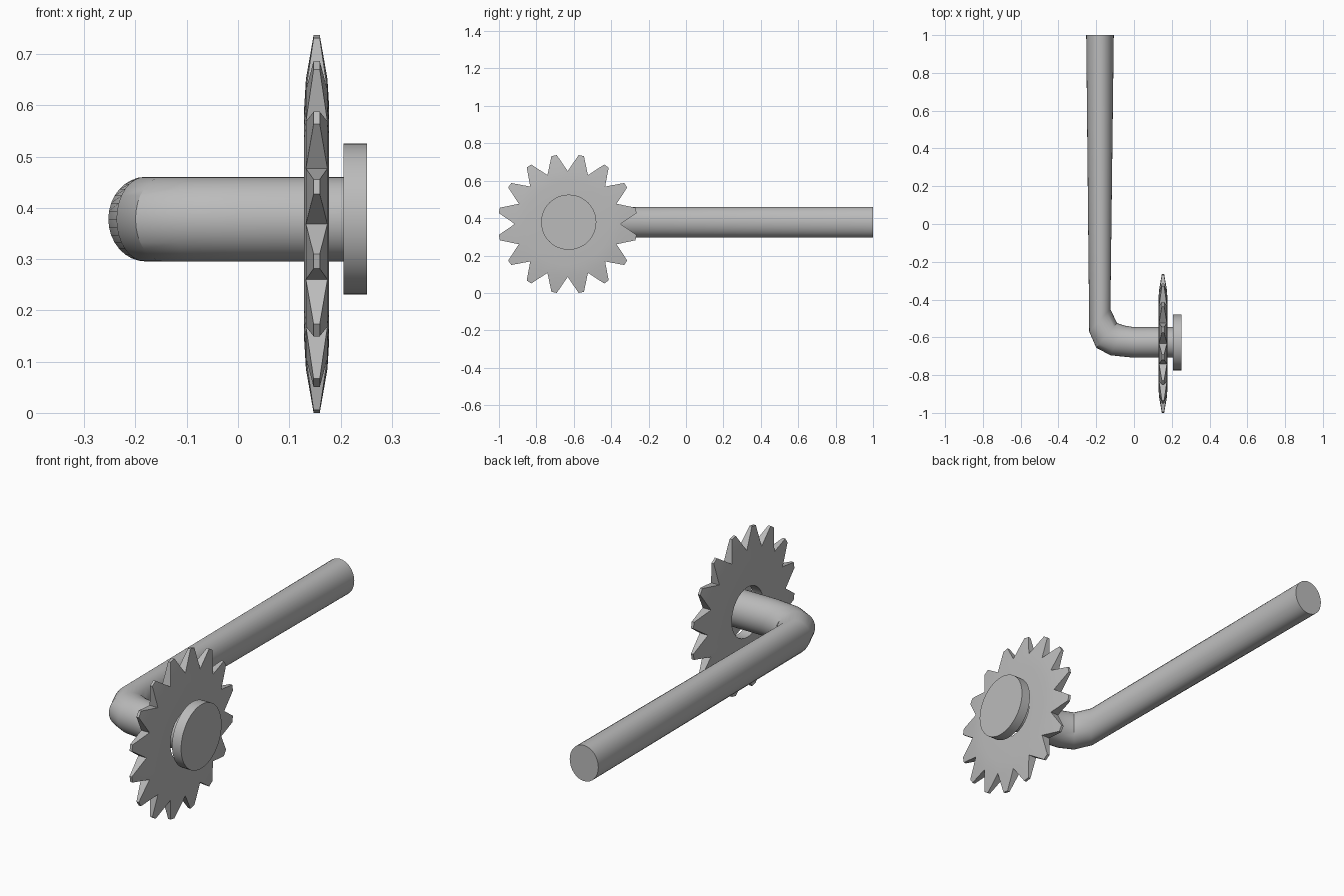
import bpy, bmesh, math
from mathutils import Vector

cube = bpy.data.objects.get("Cube")
if cube:
    bpy.data.objects.remove(cube, do_unlink=True)

steel = bpy.data.materials.new("grey_steel")
steel.use_nodes = True
grey = (0.5, 0.5, 0.5, 1)
steel.diffuse_color = grey
steel.node_tree.nodes["Principled BSDF"].inputs["Base Color"].default_value = grey

AXIS_Y, AXIS_Z = -0.627, 0.378


def finish(name, bm):
    """Turn a bmesh into a smooth shaded object with crisp edges."""
    bmesh.ops.recalc_face_normals(bm, faces=bm.faces)
    mesh = bpy.data.meshes.new(name)
    bm.to_mesh(mesh)
    bm.free()
    mesh.materials.append(steel)
    obj = bpy.data.objects.new(name, mesh)
    bpy.context.collection.objects.link(obj)
    bpy.ops.object.select_all(action='DESELECT')
    obj.select_set(True)
    bpy.context.view_layer.objects.active = obj
    bpy.ops.object.shade_smooth_by_angle(angle=math.radians(30))
    return obj


def bridge(bm, a, b):
    for i in range(len(a)):
        j = (i + 1) % len(a)
        bm.faces.new((a[i], a[j], b[j], b[i]))


# Bent handle: oval rings spanning outer and inner outline points (x, y)
SIDES = 32
outline = [
    ((-0.253, 1.0), (-0.107, 1.0)),
    ((-0.237, -0.57), (-0.125, -0.45)),
    ((-0.2, -0.655), (-0.09, -0.525)),
    ((-0.125, -0.695), (-0.05, -0.538)),
    ((0.0, -0.708), (0.0, -0.546)),
    ((0.21, -0.708), (0.21, -0.546)),
]
bm = bmesh.new()
rings = []
for outer, inner in outline:
    outer, inner = Vector((*outer, AXIS_Z)), Vector((*inner, AXIS_Z))
    mid, half = (outer + inner) / 2, (outer - inner) / 2
    up = Vector((0, 0, 0.0825))
    angles = [math.tau * i / SIDES for i in range(SIDES)]
    rings.append([bm.verts.new(mid + half * math.cos(a) + up * math.sin(a)) for a in angles])
for a, b in zip(rings, rings[1:]):
    bridge(bm, a, b)
bm.faces.new(rings[0])
bm.faces.new(rings[-1])
finish("bent_handle", bm)

# Retaining cap on the end of the axle
bm = bmesh.new()
bmesh.ops.create_cone(bm, cap_ends=True, segments=48, radius1=0.1475, radius2=0.1475, depth=0.046)
cap = finish("axle_cap", bm)
cap.rotation_euler.y = math.pi / 2
cap.location = (0.229, AXIS_Y, AXIS_Z)

# Toothed wheel with a loose centre hole and thinning teeth
TEETH = 16
STEP = math.tau / TEETH
TIP_R, TIP_HALF, VALLEY_R = 0.373, 0.0145, 0.283
WHEEL = Vector((0.1535, -0.6325, 0.3685))
bm = bmesh.new()


def wheel_vert(x, radius, angle):
    offset = Vector((x, radius * math.cos(angle), radius * math.sin(angle)))
    return bm.verts.new(WHEEL + offset)


def wheel_ring(x, radius):
    return [wheel_vert(x, radius, i * STEP / 2) for i in range(TEETH * 2)]


holes, rims = [], []
for side in (-1, 1):
    hole = wheel_ring(side * 0.0245, 0.115)
    shoulder = wheel_ring(side * 0.0245, 0.225)
    root = wheel_ring(side * 0.021, VALLEY_R)
    bridge(bm, hole, shoulder)
    bridge(bm, shoulder, root)
    rim = []
    for t in range(TEETH):
        valley, base, end = root[2 * t], root[2 * t + 1], root[(2 * t + 2) % len(root)]
        centre, spread = (t + 0.5) * STEP, math.atan(TIP_HALF / TIP_R)
        tips = [wheel_vert(side * 0.006, TIP_R, centre + s * spread) for s in (-1, 1)]
        bm.faces.new((valley, *tips, end, base))
        rim += [valley, *tips]
    holes.append(hole)
    rims.append(rim)
bridge(bm, *holes)
bridge(bm, *rims)
finish("toothed_wheel", bm)
